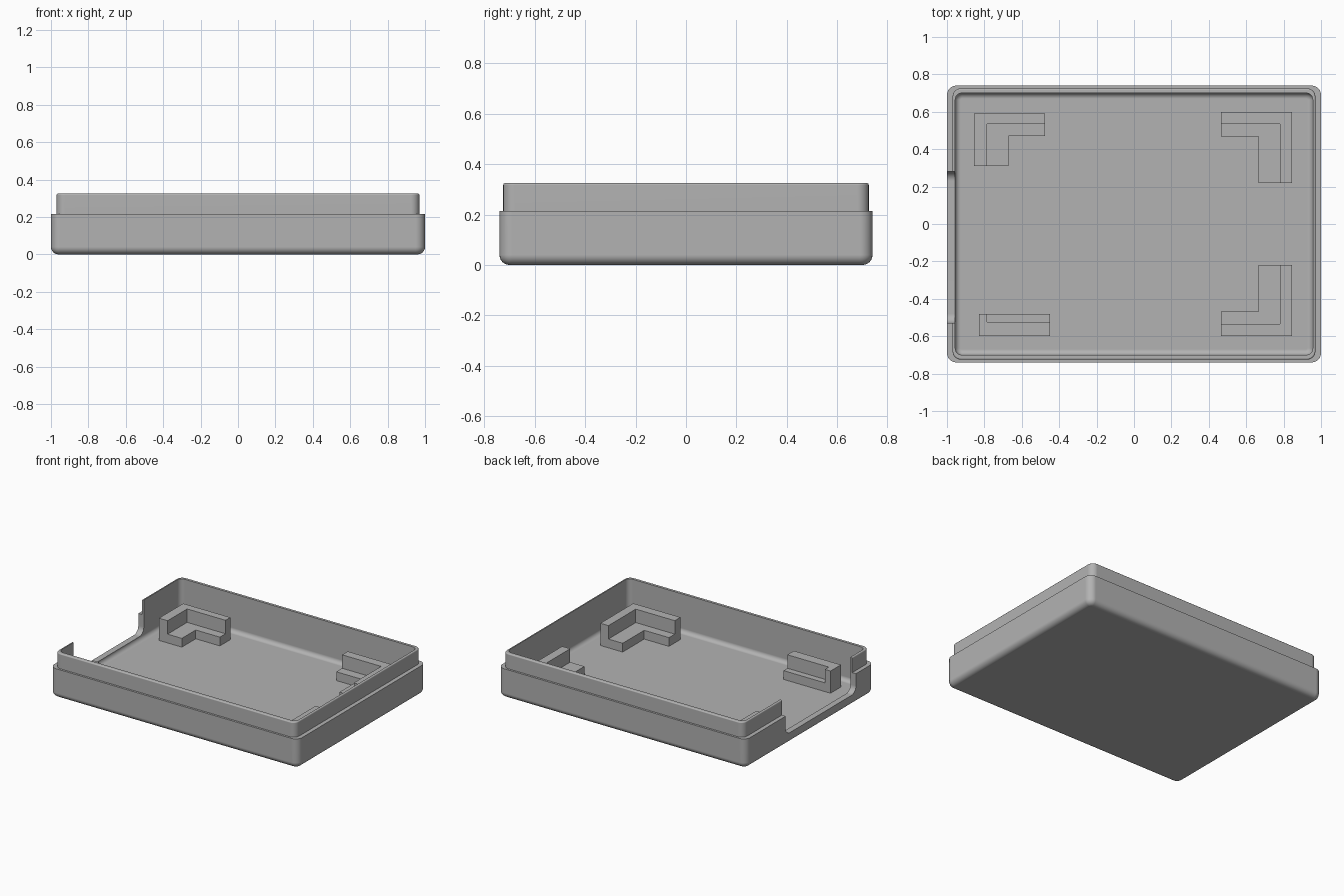
import bpy, bmesh, math

if "Cube" in bpy.data.objects:
    bpy.data.objects.remove(bpy.data.objects["Cube"], do_unlink=True)

GREY = (0.45, 0.45, 0.45, 1.0)
grey = bpy.data.materials.new("plain_grey")
grey.use_nodes = True
grey.diffuse_color = GREY
grey.node_tree.nodes["Principled BSDF"].inputs["Base Color"].default_value = GREY

FLOOR = 0.046
STEPS = 6


def make_object(name, bm):
    bmesh.ops.recalc_face_normals(bm, faces=bm.faces)
    mesh = bpy.data.meshes.new(name)
    bm.to_mesh(mesh)
    bm.free()
    mesh.materials.append(grey)
    obj = bpy.data.objects.new(name, mesh)
    bpy.context.collection.objects.link(obj)
    return obj


def rounded_ring(bm, hx, hy, radius, z):
    """Ring of vertices around a rounded rectangle."""
    ring = []
    for i, (sx, sy) in enumerate([(1, 1), (-1, 1), (-1, -1), (1, -1)]):
        for k in range(STEPS + 1):
            a = math.pi / 2 * (i + k / STEPS)
            ring.append(bm.verts.new((sx * (hx - radius) + radius * math.cos(a),
                                      sy * (hy - radius) + radius * math.sin(a), z)))
    return ring


def fillet(hx, hy, corner, z, r, down):
    """Wall-to-flat rounding, listed from the flat out to the wall."""
    rows = []
    for k in range(STEPS + 1):
        a = math.pi / 2 * k / STEPS
        inset = r * (1 - math.sin(a))
        rise = r * (1 - math.cos(a))
        rows.append((hx - inset, hy - inset, corner - inset,
                     z - rise if down else z + rise))
    return rows


def prism(name, outline, axis_points):
    """Extrude an outline between two placements given by a function."""
    bm = bmesh.new()
    ends = [[bm.verts.new(axis_points(p, e)) for p in outline] for e in (0, 1)]
    for end in ends:
        bm.faces.new(end)
    n = len(outline)
    for i in range(n):
        j = (i + 1) % n
        bm.faces.new((ends[0][i], ends[0][j], ends[1][j], ends[1][i]))
    return make_object(name, bm)


# Tray shell: outer wall, ledge, thin raised lip, inner wall and floor
rows = fillet(1.0, 0.74, 0.05, 0.0, 0.04, False)
rows += [(1.0, 0.74, 0.05, 0.215), (0.97, 0.725, 0.045, 0.215)]
rows += reversed(fillet(0.97, 0.725, 0.045, 0.325, 0.008, True))
rows += [(0.956, 0.70, 0.036, 0.325)]
rows += reversed(fillet(0.956, 0.70, 0.036, FLOOR, 0.03, False))
bm = bmesh.new()
rings = [rounded_ring(bm, *row) for row in rows]
for low, high in zip(rings, rings[1:]):
    for i in range(len(low)):
        j = (i + 1) % len(low)
        bm.faces.new((low[i], low[j], high[j], high[i]))
bm.faces.new(rings[0])
bm.faces.new(rings[-1])
tray = make_object("tray_shell", bm)

# Side opening with rounded lower corners
Y0, Y1, Z0, R = -0.53, 0.28, 0.077, 0.05
outline = [(Y1, 0.5), (Y0, 0.5)]
for cy, start in ((Y0 + R, math.pi), (Y1 - R, 1.5 * math.pi)):
    for k in range(STEPS + 1):
        a = start + math.pi / 2 * k / STEPS
        outline.append((cy + R * math.cos(a), Z0 + R + R * math.sin(a)))
cutter = prism("opening_cutter", outline, lambda p, e: (-1.1 + 0.2 * e, p[0], p[1]))
cutter.hide_render = True
cut = tray.modifiers.new("opening", "BOOLEAN")
cut.operation = "DIFFERENCE"
cut.solver = "EXACT"
cut.object = cutter
bpy.context.view_layer.objects.active = tray
tray.select_set(True)
cutter.select_set(False)
bpy.ops.object.modifier_apply(modifier=cut.name)
bpy.data.objects.remove(cutter, do_unlink=True)
bpy.ops.object.shade_smooth_by_angle(angle=math.radians(35))
tray.modifiers.new("even_shading", "WEIGHTED_NORMAL").keep_sharp = True


# Corner brackets: low seat with a taller wall on the outer side
def ell(x, y, ex, ey, ix, iy):
    """L outline: outer corner, far ends, inner corner."""
    if abs(iy - ey) < 1e-6:
        return [(x, y), (ex, y), (ex, iy), (x, iy)]
    return [(x, y), (ex, y), (ex, iy), (ix, iy), (ix, ey), (x, ey)]


def bracket(name, x, y, ex, ey, wall_x, wall_y, seat_x, seat_y):
    seat_top, wall_top = 0.11, 0.208
    wall = ell(x, y, ex, ey, wall_x, wall_y)
    # Seat follows the inside of the wall
    if abs(seat_y - ey) < 1e-6:
        seat = [(wall_x, wall_y), (ex, wall_y), (ex, ey), (wall_x, ey)]
    else:
        seat = [(wall_x, wall_y), (ex, wall_y), (ex, seat_y),
                (seat_x, seat_y), (seat_x, ey), (wall_x, ey)]
    bottom = FLOOR - 0.003
    for part, shape, top in (("wall", wall, wall_top), ("seat", seat, seat_top)):
        prism(name + "_" + part, shape,
              lambda p, e: (p[0], p[1], top if e else bottom))


for side, s in (("back", 1), ("front", -1)):
    bracket(side + "_left_bracket", 0.845, 0.60 * s, 0.465, 0.22 * s,
            0.78, 0.535 * s, 0.665, 0.468 * s)
bracket("back_right_bracket", -0.855, 0.59, -0.475, 0.31, -0.785, 0.535, -0.67, 0.47)
bracket("front_right_bracket", -0.83, -0.60, -0.45, -0.48, -0.785, -0.525, -0.67, -0.48)
